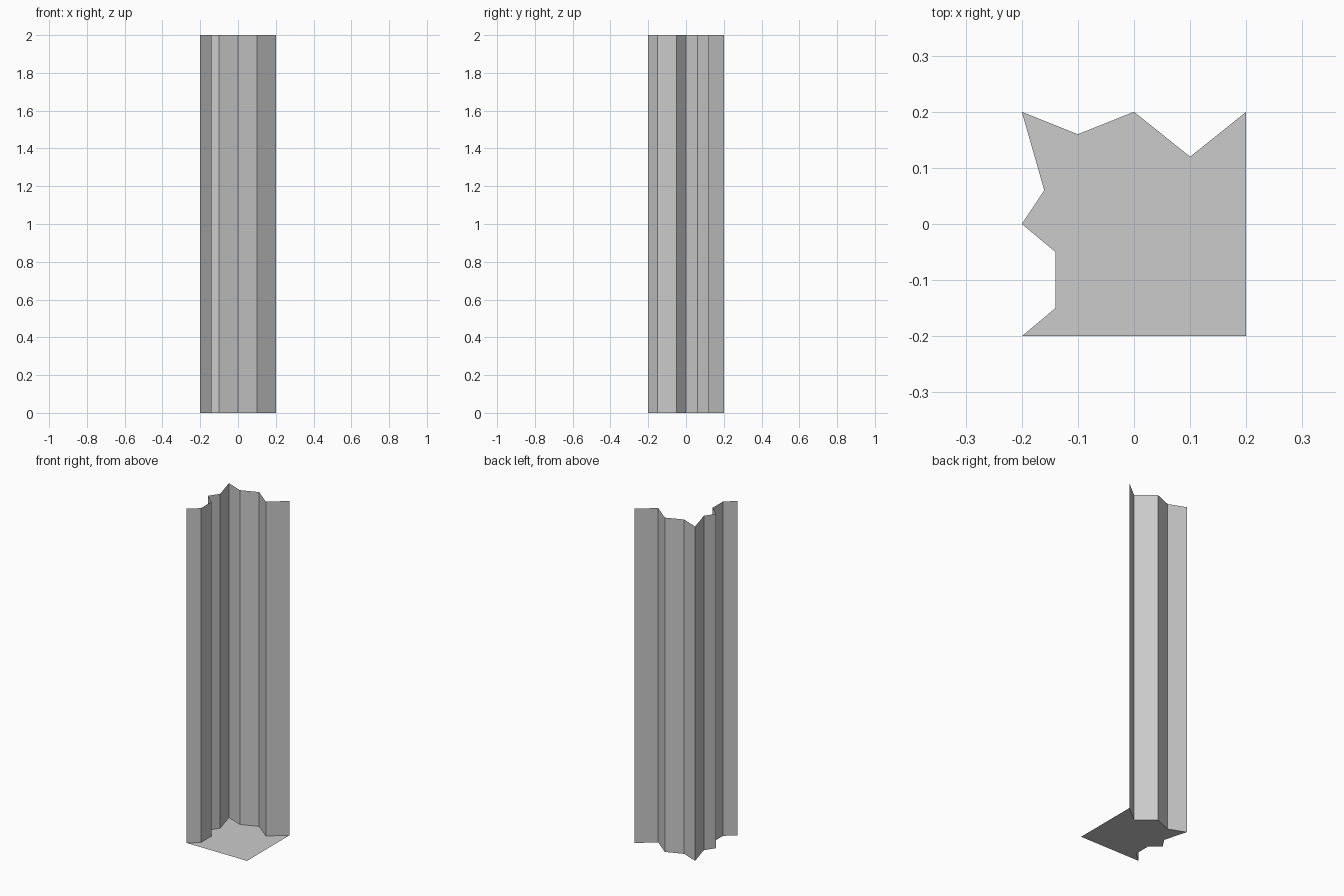
import bpy
import bmesh

if "Cube" in bpy.data.objects:
    bpy.data.objects.remove(bpy.data.objects["Cube"])

HEIGHT = 2.0
# Zigzag outlines: left wall runs front to back, back wall runs left to right
LEFT = [(-.2, -.2), (-.14, -.15), (-.14, -.05), (-.2, 0), (-.16, .06), (-.2, .2)]
BACK = [(-.2, .2), (-.1, .16), (0, .2), (.1, .12), (.2, .2)]


def add_object(name, bm):
    mesh = bpy.data.meshes.new(name)
    bm.to_mesh(mesh)
    bm.free()
    obj = bpy.data.objects.new(name, mesh)
    bpy.context.collection.objects.link(obj)
    return obj


def pleated_wall(name, outline):
    """Open sheet made by raising an outline to full height."""
    bm = bmesh.new()
    low = [bm.verts.new((x, y, 0)) for x, y in outline]
    high = [bm.verts.new((x, y, HEIGHT)) for x, y in outline]
    for i in range(len(outline) - 1):
        bm.faces.new((low[i], high[i], high[i + 1], low[i + 1]))
    for f in bm.faces:
        f.normal_flip()
    bm.normal_update()
    return add_object(name, bm)


# Two pleated walls; front, right and top stay open
pleated_wall("left_wall", LEFT)
pleated_wall("back_wall", BACK)

# Floor follows the wall outlines and closes at the front right corner
bm = bmesh.new()
bm.faces.new([bm.verts.new((x, y, 0)) for x, y in LEFT + BACK[1:] + [(.2, -.2)]])
bm.normal_update()
add_object("floor", bm)
